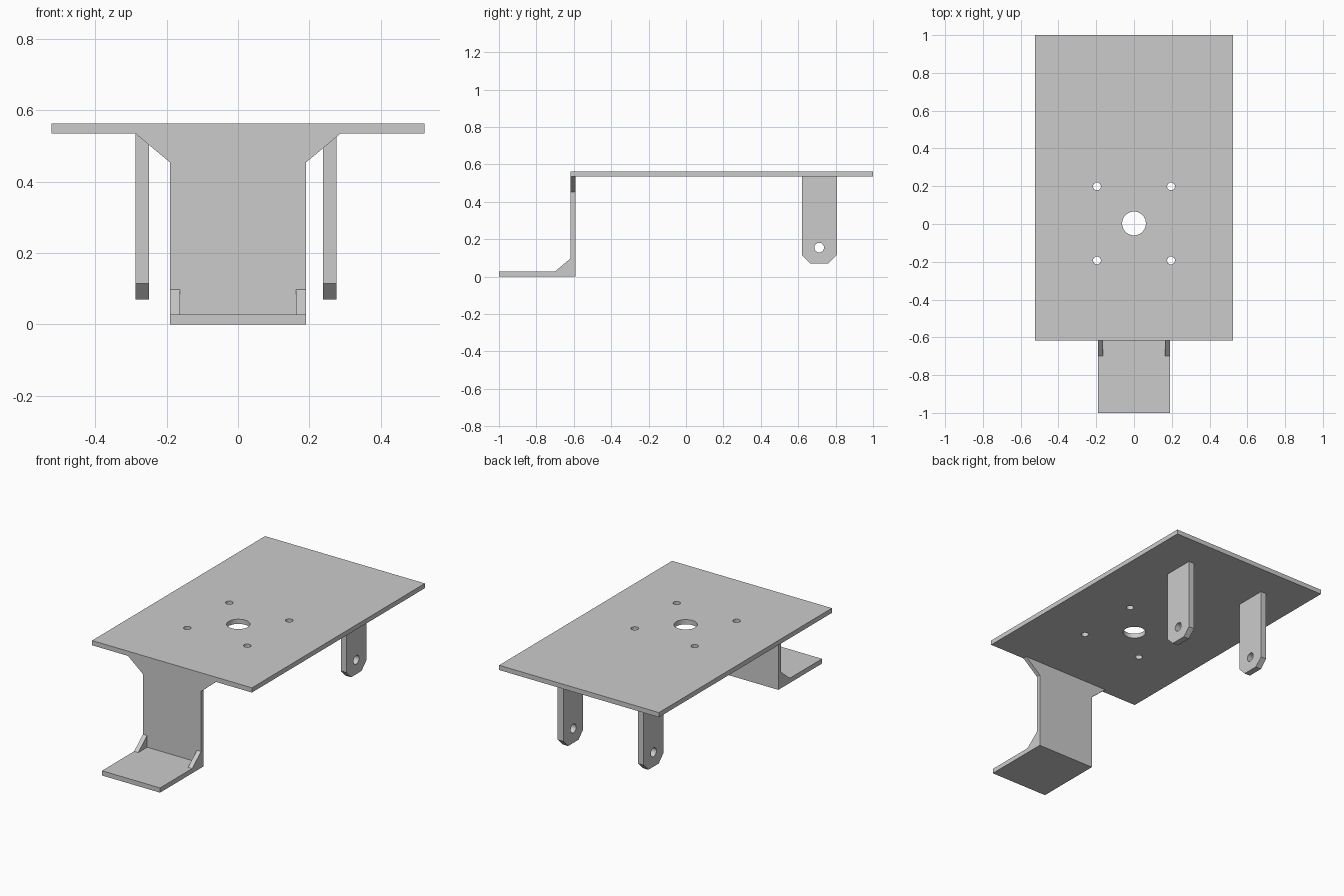
import bpy
import math
from mathutils import Matrix

cube = bpy.data.objects.get("Cube")
if cube:
    bpy.data.objects.remove(cube, do_unlink=True)

grey = bpy.data.materials.new("plain grey")
grey.use_nodes = True
colour = (0.6, 0.6, 0.6, 1)
grey.diffuse_color = colour
grey.node_tree.nodes["Principled BSDF"].inputs["Base Color"].default_value = colour

# Profile planes: columns give the directions of profile u, v and thickness
FLAT = Matrix.Identity(3)
FACING_FRONT = Matrix(((1, 0, 0), (0, 0, -1), (0, 1, 0)))
FACING_SIDE = Matrix(((0, 0, 1), (1, 0, 0), (0, 1, 0)))


def circle(u, v, radius, sides):
    turn = 2 * math.pi / sides
    return [(u + radius * math.cos((i + 0.5) * turn),
             v + radius * math.sin((i + 0.5) * turn)) for i in range(sides)]


def rectangle(u0, u1, v0, v1):
    return [(u0, v0), (u1, v0), (u1, v1), (u0, v1)]


def sheet(name, plane, centre, thickness, outline, holes=()):
    """Extrude a closed profile with holes, centred on a point."""
    curve = bpy.data.curves.new(name + " profile", "CURVE")
    curve.dimensions = "2D"
    curve.fill_mode = "BOTH"
    curve.extrude = thickness / 2
    for loop in [outline, *holes]:
        spline = curve.splines.new("POLY")
        spline.points.add(len(loop) - 1)
        for point, (u, v) in zip(spline.points, loop):
            point.co = (u, v, 0, 1)
        spline.use_cyclic_u = True
    source = bpy.data.objects.new(name + " profile", curve)
    bpy.context.collection.objects.link(source)
    bpy.context.view_layer.update()
    graph = bpy.context.evaluated_depsgraph_get()
    mesh = bpy.data.meshes.new_from_object(source.evaluated_get(graph))
    bpy.data.objects.remove(source, do_unlink=True)
    bpy.data.curves.remove(curve)
    mesh.name = name
    mesh.transform(Matrix.Translation(centre) @ plane.to_4x4())
    mesh.materials.clear()
    mesh.materials.append(grey)
    mesh.shade_flat()
    part = bpy.data.objects.new(name, mesh)
    bpy.context.collection.objects.link(part)
    return part


# Top plate with a central bore and four bolt holes
bolts = [circle(x, y, 0.021, 12) for x in (-0.196, 0.196) for y in (-0.193, 0.199)]
sheet("top_plate", FLAT, (0, 0, 0.549), 0.028,
      rectangle(-0.523, 0.523, -0.617, 1), [circle(0, 0.003, 0.063, 32), *bolts])

# Front wall flaring out under the plate
half = [(0.19, 0), (0.19, 0.453), (0.288, 0.535)]
sheet("front_wall", FACING_FRONT, (0, -0.6045, 0), 0.025,
      half + [(-x, z) for x, z in reversed(half)])

# Foot with a corner gusset at each side
sheet("foot", FLAT, (0, 0, 0.014), 0.028, rectangle(-0.19, 0.19, -1, -0.617))
for side, x in (("right", -0.1765), ("left", 0.1765)):
    sheet(side + "_gusset", FACING_SIDE, (x, 0, 0), 0.027,
          [(-0.7, 0.028), (-0.617, 0.028), (-0.617, 0.097)])

# Hanging lugs with chamfered ends and pin holes
lug = [(0.62, 0.535), (0.62, 0.115), (0.664, 0.07),
       (0.761, 0.07), (0.806, 0.115), (0.806, 0.535)]
for side, x in (("right", -0.268), ("left", 0.257)):
    sheet(side + "_lug", FACING_SIDE, (x, 0, 0), 0.037, lug,
          [circle(0.712, 0.155, 0.026, 20)])
